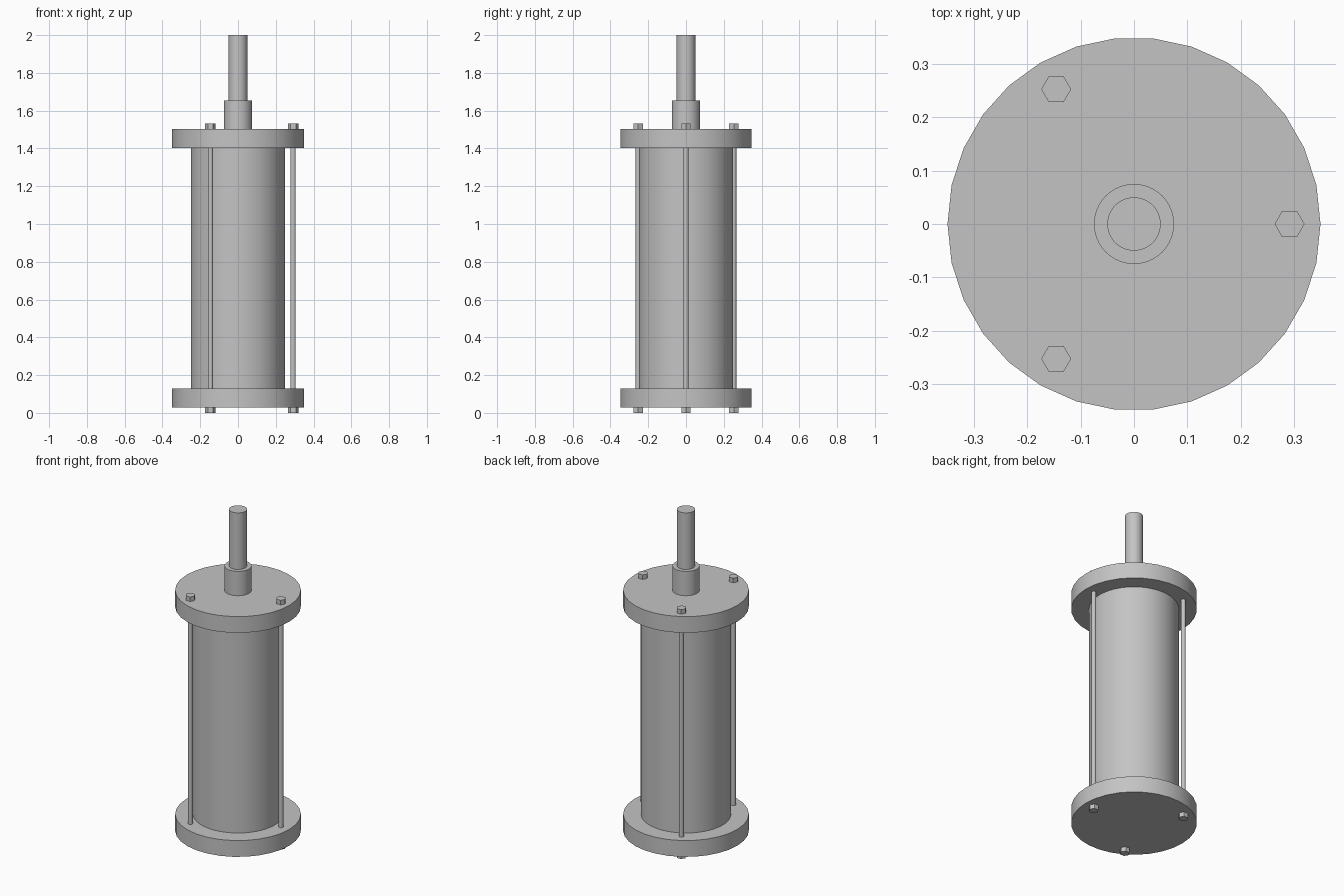
import bpy, bmesh, math
from mathutils import Matrix

default = bpy.data.objects.get("Cube")
if default:
    bpy.data.objects.remove(default, do_unlink=True)

steel = bpy.data.materials.new("grey_steel")
steel.use_nodes = True
GREY = (0.55, 0.55, 0.55, 1.0)
steel.diffuse_color = GREY
steel.node_tree.nodes["Principled BSDF"].inputs["Base Color"].default_value = GREY


def cylinder(name, radius, bottom, top, sides, x=0.0, y=0.0):
    """Upright capped cylinder with a corner on its +x side."""
    bm = bmesh.new()
    place = Matrix.Translation((x, y, (bottom + top) / 2)) @ Matrix.Rotation(math.pi / 2, 4, "Z")
    bmesh.ops.create_cone(bm, cap_ends=True, segments=sides, radius1=radius,
                          radius2=radius, depth=top - bottom, matrix=place)
    mesh = bpy.data.meshes.new(name)
    bm.to_mesh(mesh)
    bm.free()
    mesh.materials.append(steel)
    obj = bpy.data.objects.new(name, mesh)
    bpy.context.collection.objects.link(obj)
    bpy.ops.object.select_all(action="DESELECT")
    obj.select_set(True)
    bpy.context.view_layer.objects.active = obj
    bpy.ops.object.shade_smooth_by_angle(angle=math.radians(31))
    return obj


# Levels of the end plates
LOW, LOW_TOP = 0.028, 0.128
HIGH, HIGH_TOP = 1.403, 1.503
NUT = 0.028

# Barrel, end plates, collar and piston rod
cylinder("barrel", 0.25, LOW_TOP, HIGH, 64)
cylinder("bottom_end_plate", 0.35, LOW, LOW_TOP, 30)
cylinder("top_end_plate", 0.35, HIGH, HIGH_TOP, 30)
cylinder("rod_collar", 0.075, HIGH_TOP, 1.653, 64)
cylinder("piston_rod", 0.05, 1.653, 2.0, 64)

# Three tie rods, each with a hexagonal nut at both ends
for i in range(3):
    angle = i * math.tau / 3
    x, y = 0.292 * math.cos(angle), 0.292 * math.sin(angle)
    cylinder(f"tie_rod_{i + 1}", 0.0135, LOW_TOP, HIGH, 16, x, y)
    cylinder(f"bottom_nut_{i + 1}", 0.028, LOW - NUT, LOW, 6, x, y)
    cylinder(f"top_nut_{i + 1}", 0.028, HIGH_TOP, HIGH_TOP + NUT, 6, x, y)
